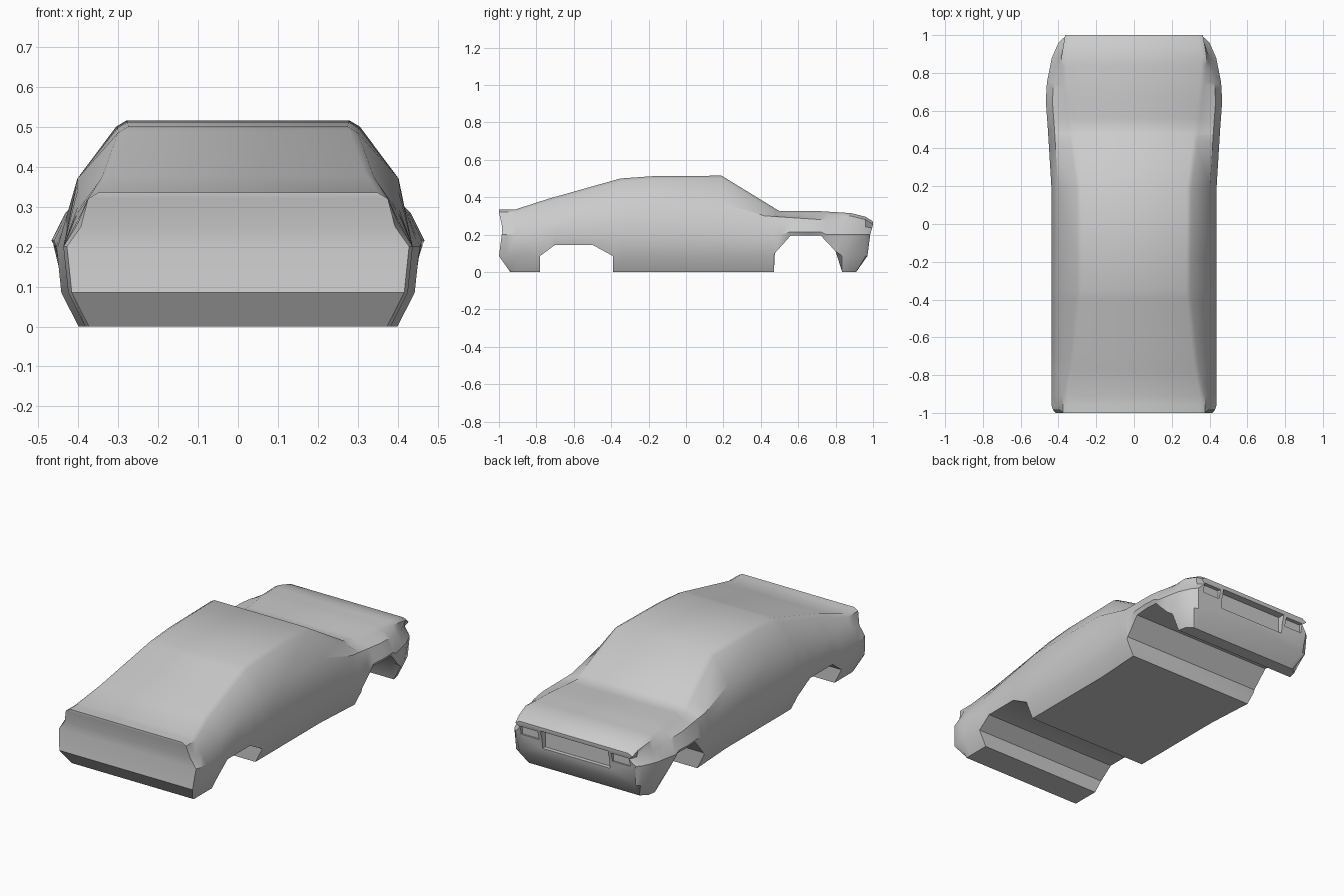
import bpy, bmesh, math
from mathutils import Matrix, Vector

default_cube = bpy.data.objects.get("Cube")
if default_cube:
    bpy.data.objects.remove(default_cube, do_unlink=True)

# Control curves along the car: (y, value)
top_height = [(-1, .335), (-.91, .335), (-.74, .39), (-.35, .5), (-.18, .512), (.19, .515),
              (.5, .325), (.72, .325), (.88, .315), (.96, .295), (1, .27)]
top_width = [(-1, .35), (-.91, .35), (-.74, .315), (-.35, .275), (.19, .28), (.5, .32), (.88, .36), (1, .34)]
shoulder_height = [(-1, .25), (-.74, .29), (-.35, .37), (.19, .37), (.42, .3), (.72, .28), (1, .235)]
side_width = [(-1, .428), (-.96, .437), (.19, .437), (.5, .456), (.65, .467), (.75, .461),
              (.88, .435), (.96, .4), (1, .375)]
# Underside, with the two wheel openings stepped into it
underside = [(-1, 0), (-.78, 0), (-.78, .085), (-.7, .145), (-.5, .145), (-.39, .085), (-.39, 0),
             (.47, 0), (.475, .1), (.56, .195), (.72, .195), (.8, .11), (.835, 0), (1, 0)]
# Limits that give each level of the two ends its slant
tail_limit = [-.94, -1, -.985, -.985, -1, -1]
nose_limit = [.91, .97, .985, .995, 1, 1]
SILL = .085
WAIST = .2


def sample(curve, y):
    """Linear interpolation along a control curve."""
    for (ya, a), (yb, b) in zip(curve, curve[1:]):
        if y <= yb and yb > ya:
            return a + (b - a) * (y - ya) / (yb - ya)
    return curve[-1][1]


def half_section(y, floor):
    """Half of a cross-section, from the underside up to the roof."""
    side = sample(side_width, y)
    top = sample(top_height, y)
    roof = sample(top_width, y)
    sill = max(SILL, floor)
    waist = max(WAIST, floor + .02)
    shoulder = sample(shoulder_height, y)
    points = [(side - .055, floor),
              (side - .012, sill),
              (side, waist),
              (side - .035, max(shoulder, waist + .02)),
              (roof + .025, top - .015),
              (roof, top)]
    return [Vector((x, min(max(y, low), high), z))
            for (x, z), low, high in zip(points, tail_limit, nose_limit)]


def make_object(name, bm):
    mesh = bpy.data.meshes.new(name)
    bm.to_mesh(mesh)
    bm.free()
    obj = bpy.data.objects.new(name, mesh)
    bpy.context.collection.objects.link(obj)
    return obj


# Stations: the underside steps plus every station of the upper curves
stations = list(underside)
known = {y for y, floor in underside}
for curve in (top_height, top_width, shoulder_height, side_width):
    for y, value in curve:
        if y not in known:
            known.add(y)
            stations.append((y, sample(underside, y)))
stations.sort(key=lambda s: s[0])

# Body shell lofted through the stations
bm = bmesh.new()
rings = []
for y, floor in stations:
    half = half_section(y, floor)
    ring = half + [Vector((-p.x, p.y, p.z)) for p in reversed(half)]
    rings.append([bm.verts.new(p) for p in ring])
for ring, after in zip(rings, rings[1:]):
    for i in range(len(ring)):
        j = (i + 1) % len(ring)
        bm.faces.new((ring[i], ring[j], after[j], after[i]))
# Ends closed with horizontal bands
for ring in (rings[0], rings[-1]):
    for i in range(len(ring) // 2 - 1):
        bm.faces.new((ring[i], ring[i + 1], ring[-2 - i], ring[-1 - i]))
bmesh.ops.remove_doubles(bm, verts=bm.verts, dist=.0005)
bmesh.ops.dissolve_degenerate(bm, edges=bm.edges, dist=.0005)
bmesh.ops.recalc_face_normals(bm, faces=bm.faces)
body = make_object("car_body", bm)

# Grille and lamp recesses
bm = bmesh.new()
recesses = [((0, 1, .195), (.42, .09, .105))]
recesses += [((s * .285, 1.01, .215), (.11, .07, .05)) for s in (-1, 1)]
for centre, size in recesses:
    matrix = Matrix.Translation(centre) @ Matrix.Diagonal((*size, 1))
    bmesh.ops.create_cube(bm, size=1, matrix=matrix)
cutter = make_object("recess_cutter", bm)
cutter.hide_render = True

cut = body.modifiers.new("recesses", 'BOOLEAN')
cut.operation = 'DIFFERENCE'
cut.solver = 'EXACT'
cut.object = cutter
bpy.ops.object.select_all(action='DESELECT')
bpy.context.view_layer.objects.active = body
body.select_set(True)
bpy.ops.object.modifier_apply(modifier=cut.name)
bpy.data.objects.remove(cutter, do_unlink=True)

# Single paint colour
paint = bpy.data.materials.new("light_grey")
paint.use_nodes = True
grey = (.6, .6, .6, 1)
paint.diffuse_color = grey
paint.node_tree.nodes["Principled BSDF"].inputs["Base Color"].default_value = grey
body.data.materials.clear()
body.data.materials.append(paint)
bpy.ops.object.shade_smooth_by_angle(angle=math.radians(32))
